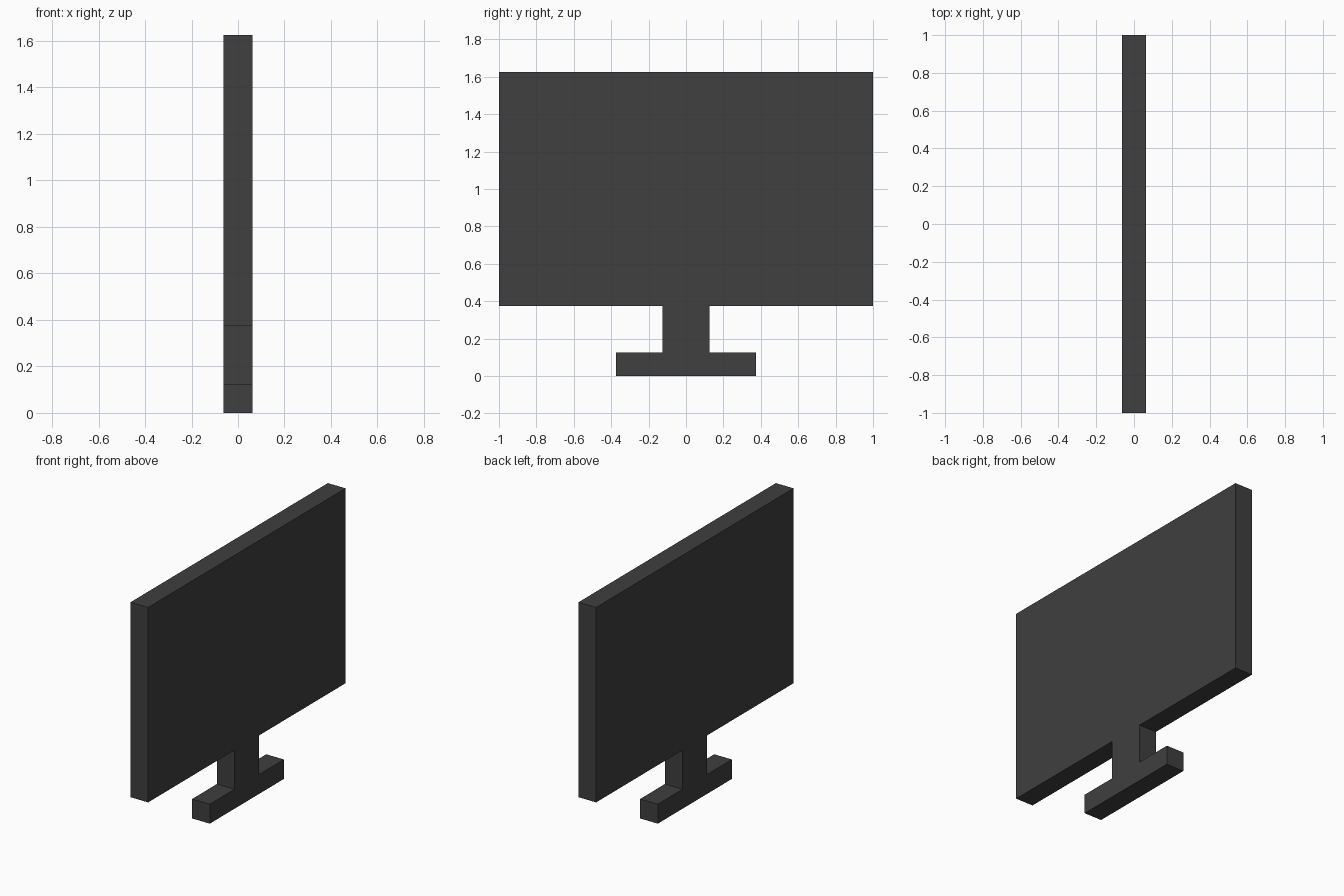
import bpy, bmesh

if "Cube" in bpy.data.objects:
    bpy.data.objects.remove(bpy.data.objects["Cube"])

DEPTH = 0.125  # uniform thickness along x

dark = bpy.data.materials.new("dark_grey")
dark.diffuse_color = (0.05, 0.05, 0.05, 1)
dark.use_nodes = True
dark.node_tree.nodes["Principled BSDF"].inputs["Base Color"].default_value = dark.diffuse_color

# Right half of the monitor outline (y, z): base, neck, screen
half = [(0.375, 0), (0.375, 0.125), (0.125, 0.125), (0.125, 0.375),
        (1, 0.375), (1, 1.625)]
outline = half + [(-y, z) for y, z in reversed(half)]

# Extrude the mirrored outline through the thickness
bm = bmesh.new()
face = bm.faces.new([bm.verts.new((-DEPTH / 2, y, z)) for y, z in outline])
new = bmesh.ops.extrude_face_region(bm, geom=[face], use_keep_orig=True)["geom"]
bmesh.ops.translate(bm, vec=(DEPTH, 0, 0),
                    verts=[g for g in new if isinstance(g, bmesh.types.BMVert)])
bmesh.ops.recalc_face_normals(bm, faces=bm.faces)
mesh = bpy.data.meshes.new("monitor")
bm.to_mesh(mesh)
bm.free()
mesh.materials.append(dark)
bpy.context.collection.objects.link(bpy.data.objects.new("monitor", mesh))
